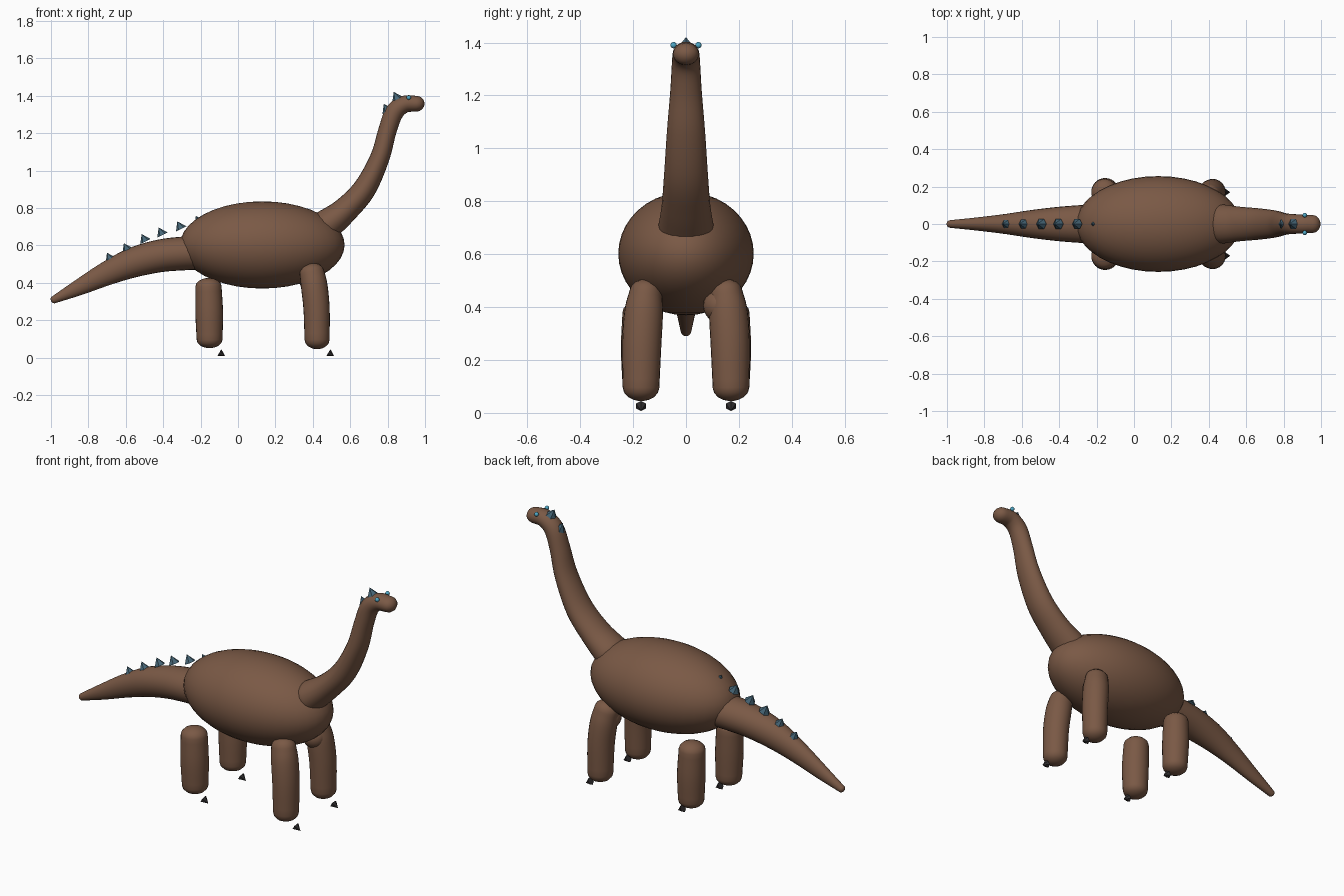
import bpy, bmesh, math
from mathutils import Vector, Matrix

old = bpy.data.objects.get("Cube")
if old:
    bpy.data.objects.remove(old, do_unlink=True)


def material(name, rgb):
    m = bpy.data.materials.new(name)
    m.use_nodes = True
    m.diffuse_color = (*rgb, 1)
    m.node_tree.nodes["Principled BSDF"].inputs["Base Color"].default_value = (*rgb, 1)
    return m


SKIN = material("brown skin", (0.195, 0.1, 0.06))
SPIKE = material("slate blue spike", (0.06, 0.13, 0.18))
CLAW = material("dark claw", (0.03, 0.027, 0.028))
EYE = material("light blue eye", (0.08, 0.4, 0.58))


def finish(bm, name, mat, smooth=True):
    bmesh.ops.recalc_face_normals(bm, faces=bm.faces)
    mesh = bpy.data.meshes.new(name)
    bm.to_mesh(mesh)
    bm.free()
    mesh.materials.append(mat)
    for p in mesh.polygons:
        p.use_smooth = smooth
    ob = bpy.data.objects.new(name, mesh)
    bpy.context.collection.objects.link(ob)
    return ob


def spline(points, steps=5):
    """Catmull-Rom interpolation of tuples."""
    pts = [Vector(p) for p in points]
    pts = [2 * pts[0] - pts[1]] + pts + [2 * pts[-1] - pts[-2]]
    out = []
    for a, b, c, d in zip(pts, pts[1:], pts[2:], pts[3:]):
        for k in range(steps):
            t = k / steps
            out.append(0.5 * (2 * b + (c - a) * t + (2 * a - 5 * b + 4 * c - d) * t ** 2
                              + (3 * b - 3 * c + d - a) * t ** 3))
    return out + [pts[-2]]


def tube(name, points, cap=1.0, sides=24):
    """Rounded tube; each point is x, y, z, in-plane radius, y radius."""
    pts = spline(points)
    pos = [Vector(p[:3]) for p in pts]
    rings = []
    for i, p in enumerate(pts):
        t = (pos[min(i + 1, len(pos) - 1)] - pos[max(i - 1, 0)]).normalized()
        rings.append((pos[i], t, p[3], p[4]))

    def dome(ring, sign):
        c, t, rn, ry = ring
        angles = [math.radians(a) for a in (22, 45, 66, 82)]
        return [(c + t * sign * cap * rn * math.sin(a), t, rn * math.cos(a), ry * math.cos(a))
                for a in angles]

    rings = dome(rings[0], -1)[::-1] + rings + dome(rings[-1], 1)
    bm = bmesh.new()
    loops = []
    for c, t, rn, ry in rings:
        n = t.cross(Vector((0, 1, 0))).normalized()
        side = n.cross(t)
        loops.append([bm.verts.new(c + n * rn * math.cos(a) + side * ry * math.sin(a))
                      for a in (math.tau * k / sides for k in range(sides))])
    for a, b in zip(loops, loops[1:]):
        for k in range(sides):
            j = (k + 1) % sides
            bm.faces.new((a[k], a[j], b[j], b[k]))
    bm.faces.new(loops[0])
    bm.faces.new(loops[-1])
    return finish(bm, name, SKIN)


def ball(name, center, radii, mat, segments=32):
    bm = bmesh.new()
    bmesh.ops.create_uvsphere(bm, u_segments=segments, v_segments=segments // 2, radius=1,
                              matrix=Matrix.Translation(center) @ Matrix.Diagonal((*radii, 1)))
    return finish(bm, name, mat)


def cone(name, base, direction, radius, depth, mat):
    d = Vector(direction).normalized()
    turn = d.to_track_quat('Z', 'Y').to_matrix().to_4x4()
    bm = bmesh.new()
    bmesh.ops.create_cone(bm, cap_ends=True, segments=6, radius1=radius, radius2=0, depth=depth,
                          matrix=Matrix.Translation(Vector(base) + d * depth / 2) @ turn)
    return finish(bm, name, mat, smooth=False)


# Body, neck with head, and tail
ball("body", (0.13, 0, 0.602), (0.44, 0.256, 0.233), SKIN, 40)
tube("neck_and_head", [
    (0.47, 0, 0.705, 0.085, 0.105), (0.57, 0, 0.785, 0.07, 0.092), (0.675, 0, 0.9, 0.062, 0.083),
    (0.757, 0, 1.065, 0.052, 0.072), (0.798, 0, 1.21, 0.049, 0.06), (0.835, 0, 1.31, 0.05, 0.054),
    (0.89, 0, 1.354, 0.046, 0.051), (0.955, 0, 1.357, 0.042, 0.048)])
tube("tail", [
    (-0.2, 0, 0.56, 0.09, 0.105), (-0.3, 0, 0.556, 0.09, 0.1), (-0.42, 0, 0.543, 0.087, 0.09),
    (-0.56, 0, 0.508, 0.08, 0.073), (-0.7, 0, 0.45, 0.064, 0.052), (-0.85, 0, 0.375, 0.043, 0.034),
    (-0.985, 0, 0.309, 0.02, 0.02)], cap=0.8)

# Legs, claws and eyes on both sides
for s in (-1, 1):
    tube("hind_leg", [
        (-0.152, s * 0.17, 0.095, 0.069, 0.069), (-0.154, s * 0.172, 0.24, 0.074, 0.074),
        (-0.158, s * 0.17, 0.38, 0.07, 0.07)], cap=0.65).data.name = "hind_leg"
    tube("fore_leg", [
        (0.423, s * 0.17, 0.095, 0.067, 0.069), (0.42, s * 0.167, 0.26, 0.07, 0.074),
        (0.408, s * 0.16, 0.38, 0.071, 0.073), (0.395, s * 0.152, 0.455, 0.066, 0.062)], cap=0.75)
    for x in (-0.1, 0.483):
        cone("claw", (x, s * 0.17, 0.026), (0.86, 0, -0.5), 0.022, 0.036, CLAW)
    ball("eye", (0.913, s * 0.047, 1.39), (0.012,) * 3, EYE, 16)

# Bent shoulder joining one fore leg to the belly
ball("shoulder", (0.395, 0.13, 0.405), (0.065, 0.065, 0.065), SKIN, 24)

# Row of spikes along the tail, back and neck
for x, z in ((-0.68, 0.52), (-0.59, 0.571), (-0.495, 0.62), (-0.404, 0.655), (-0.304, 0.688),
             (-0.205, 0.717), (0.66, 0.912), (0.765, 1.14), (0.8, 1.316), (0.853, 1.38)):
    cone("spike", (x, 0, z), (-0.45, 0, 0.89), 0.031, 0.045, SPIKE)
